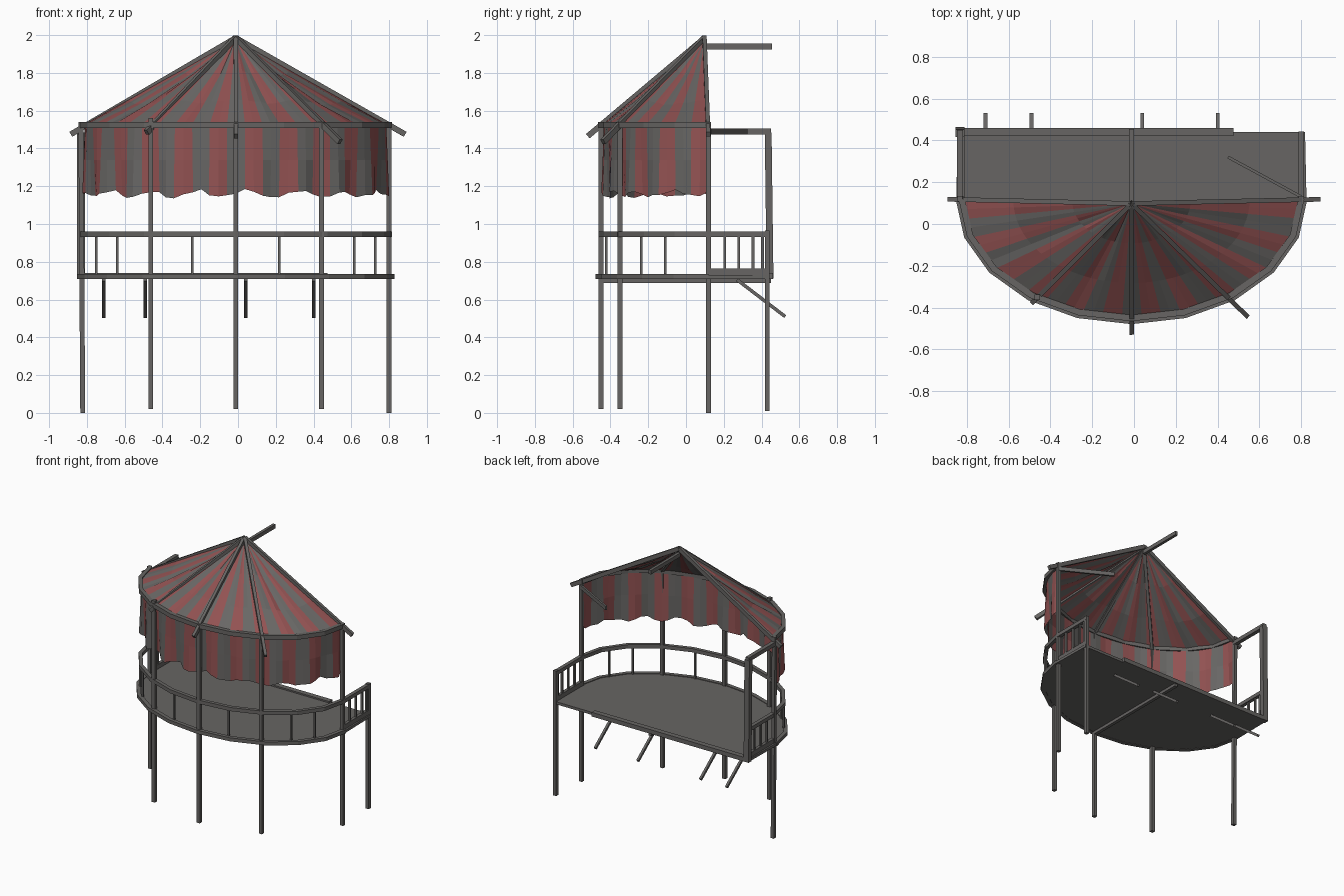
import bpy, bmesh, math, random
from mathutils import Vector

if "Cube" in bpy.data.objects:
    bpy.data.objects.remove(bpy.data.objects["Cube"])
random.seed(4)

def material(name, rgb):
    m = bpy.data.materials.new(name)
    m.diffuse_color = (*rgb, 1)
    m.use_nodes = True
    m.node_tree.nodes["Principled BSDF"].inputs["Base Color"].default_value = m.diffuse_color
    return m

GREY = material("weathered grey wood", (0.135, 0.13, 0.125))
CLOTH = material("grey cloth", (0.14, 0.135, 0.13))
RED = material("faded red cloth", (0.29, 0.085, 0.085))

CX, CY, RX, RY = -0.012, 0.12, 0.812, 0.57   # half-ellipse plan

def arc(t, off=0.0, z=0.0):
    """Point on the plan curve; t=0 is the front, +-90 degrees the ends."""
    return Vector((CX + (RX + off) * math.sin(t), CY - (RY + off) * math.cos(t), z))

def add_mesh(name, verts, faces, mats):
    me = bpy.data.meshes.new(name)
    me.from_pydata([tuple(v) for v in verts], [], faces)
    ob = bpy.data.objects.new(name, me)
    bpy.context.collection.objects.link(ob)
    for m in mats:
        me.materials.append(m)
    return ob

def fix_normals(ob):
    bm = bmesh.new()
    bm.from_mesh(ob.data)
    bmesh.ops.recalc_face_normals(bm, faces=bm.faces)
    bm.to_mesh(ob.data)
    bm.free()

def beam(name, p, q, w=0.025, h=None):
    """Rectangular timber from p to q, w wide and h deep."""
    p, q, h = Vector(p), Vector(q), h or w
    d = (q - p).normalized()
    side = d.cross(Vector((0, 0, 1)))
    side = side.normalized() if side.length > 0.2 else Vector((1, 0, 0))
    up = side.cross(d).normalized()
    vs = [e + side * (a * w / 2) + up * (b * h / 2) for e in (p, q)
          for a, b in ((-1, -1), (1, -1), (1, 1), (-1, 1))]
    fs = [(0, 1, 2, 3), (4, 5, 6, 7)] + [(i, (i + 1) % 4, 4 + (i + 1) % 4, 4 + i) for i in range(4)]
    ob = add_mesh(name, vs, fs, [GREY])
    fix_normals(ob)
    return ob

ANGLES = [math.radians(-90 + 18 * i) for i in range(11)]

def curved_rail(name, w, z0, z1, off=0.0):
    """Rectangular section swept along the ten-sided front curve."""
    vs, fs = [], []
    for t in ANGLES:
        for o, z in ((-w / 2, z0), (w / 2, z0), (w / 2, z1), (-w / 2, z1)):
            vs.append(arc(t, off + o, z))
    for i in range(10):
        for k in range(4):
            fs.append((i * 4 + k, i * 4 + (k + 1) % 4, i * 4 + 4 + (k + 1) % 4, i * 4 + 4 + k))
    fs += [(0, 1, 2, 3), (40, 41, 42, 43)]
    fix_normals(add_mesh(name, vs, fs, [GREY]))

# Deck: curved front, straight back
outline = [arc(t, 0.025) for t in ANGLES] + [Vector((0.818, 0.44, 0)), Vector((-0.845, 0.44, 0))]
n = len(outline)
vs = [p + Vector((0, 0, z)) for z in (0.71, 0.73) for p in outline]
fs = [tuple(range(n)), tuple(range(n, 2 * n))] + [(i, (i + 1) % n, n + (i + 1) % n, n + i) for i in range(n)]
fix_normals(add_mesh("deck", vs, fs, [GREY]))
beam("deck_back_plank", (-0.82, 0.44, 0.725), (0.475, 0.44, 0.725), 0.04, 0.032)
beam("deck_joist", (-0.012, -0.46, 0.70), (-0.012, 0.45, 0.70), 0.025, 0.025)
for x in (-0.71, -0.49, 0.04, 0.40):
    beam("under_brace", (x, 0.27, 0.705), (x, 0.525, 0.51), 0.018)

# Posts
for p, q in (((-0.822, 0.12, 0), (-0.832, 0.12, 1.54)), ((0.80, 0.12, 0), (0.80, 0.12, 1.54)),
             ((-0.462, -0.35, 0.02), (-0.462, -0.35, 1.56)), ((0.443, -0.35, 0.02), (0.443, -0.35, 1.53)),
             ((-0.012, -0.45, 0.02), (-0.012, -0.45, 1.53)), ((0.80, 0.43, 0.01), (0.80, 0.43, 0.965))):
    beam("post", p, q, 0.026)
beam("back_left_post", (-0.832, 0.445, 0.71), (-0.832, 0.435, 1.485), 0.042, 0.036)
beam("left_top_bar", (-0.832, 0.12, 1.49), (-0.832, 0.45, 1.49), 0.03)
beam("broken_top_bar", (0.80, 0.13, 1.49), (0.45, 0.32, 1.49), 0.014, 0.03)

# Railing
curved_rail("front_rail", 0.028, 0.932, 0.96)
curved_rail("deck_rim", 0.03, 0.708, 0.735, 0.014)
for a in (16.5, 51, 66):
    for s in (-1, 1):
        t = math.radians(a * s)
        beam("baluster", arc(t, -0.004, 0.72), arc(t, -0.004, 0.94), 0.013)
for x in (-0.825, 0.80):
    beam("side_rail", (x, 0.11, 0.946), (x, 0.44, 0.946), 0.028)
    beam("side_bottom_rail", (x, 0.11, 0.748), (x, 0.44, 0.748), 0.024, 0.034)
    for y in (0.205, 0.28, 0.355, 0.405):
        beam("side_baluster", (x, y, 0.74), (x, y, 0.94), 0.014)

# Roof frame
APEX = Vector((CX, 0.098, 1.985))
curved_rail("eave_ring", 0.03, 1.507, 1.54)
beam("ridge_beam", APEX + Vector((0, 0, -0.045)), (CX, 0.455, 1.94), 0.022, 0.03)
for end in ((-0.885, 0.118, 1.475), (0.885, 0.118, 1.475), (-0.485, -0.375, 1.485),
            (0.54, -0.44, 1.435), (-0.01, -0.52, 1.465)):
    beam("rafter", APEX, end, 0.022, 0.03)

# Cloth stripes: equal arc lengths along the curve
fine = [math.radians(-90 + i * 0.25) for i in range(721)]
dist = [0.0]
for a, b in zip(fine, fine[1:]):
    dist.append(dist[-1] + (arc(b) - arc(a)).length)
STRIPES = 23
cuts = [fine[next(k for k, d in enumerate(dist) if d >= dist[-1] * i / (2 * STRIPES) - 1e-6)]
        for i in range(2 * STRIPES + 1)]

def cloth(name, rows):
    """Sheet between rows of points, one column pair per stripe."""
    m = len(rows[0])
    fs = [(r * m + i, r * m + i + 1, r * m + m + i + 1, r * m + m + i)
          for r in range(len(rows) - 1) for i in range(m - 1)]
    ob = add_mesh(name, [v for row in rows for v in row], fs, [CLOTH, RED])
    for p in ob.data.polygons:
        p.material_index = 1 if ((p.index % (m - 1)) // 2) % 2 == 0 else 0
    return ob

# Canopy sags a little between the rafters
rib = [-math.pi / 2, -0.6, 0.0, 0.6, math.pi / 2]
rows = []
for f in (0.015, 0.35, 0.7, 1.0):
    row = []
    for t in cuts:
        p = APEX.lerp(arc(t, -0.005, 1.53), f)
        gap = min(1, min(abs(t - r) for r in rib) * 3)
        p.z -= 0.006 + gap * (0.03 * math.sin(math.pi * f) + (random.uniform(-.008, .008) if 0.1 < f < 1 else 0))
        row.append(p)
    rows.append(row)
cloth("canopy", rows)

# Hanging valance with a ragged, gently folded hem
rows = []
for z, fold in ((1.515, 0.0), (1.34, 0.008), (1.16, 0.016)):
    row = []
    for i, t in enumerate(cuts):
        hem = (0.016 * math.sin(i * 1.1) + random.uniform(-.01, .01)) if z < 1.2 else 0
        row.append(arc(t, -0.012 + fold * math.sin(i * 1.3), z + hem))
    rows.append(row)
cloth("valance", rows)
